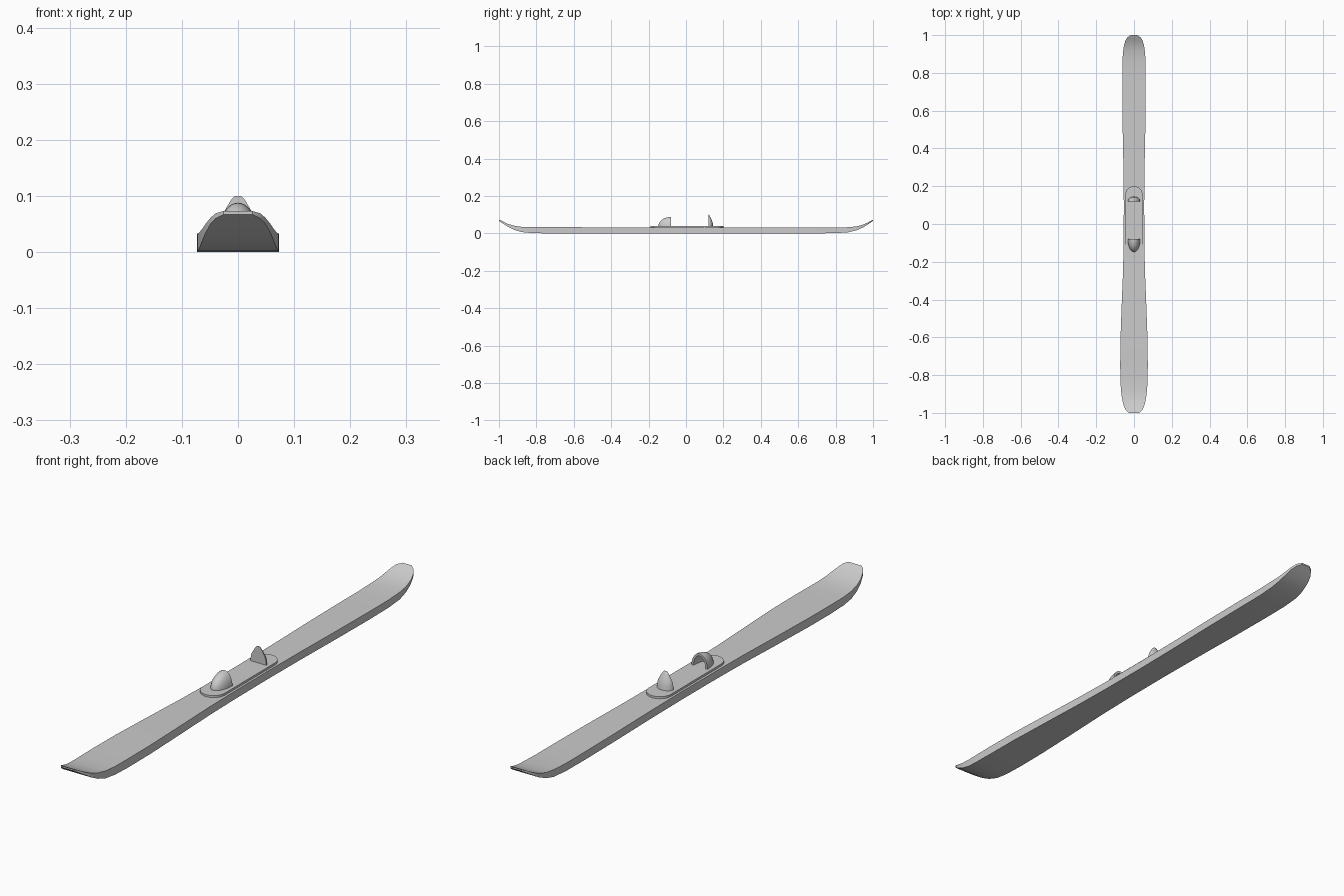
import bpy, bmesh
from math import sin, cos, pi, radians

if "Cube" in bpy.data.objects:
    bpy.data.objects.remove(bpy.data.objects["Cube"])


def finish(name, bm, smooth=True):
    bmesh.ops.remove_doubles(bm, verts=bm.verts, dist=1e-5)
    bmesh.ops.recalc_face_normals(bm, faces=bm.faces)
    me = bpy.data.meshes.new(name)
    bm.to_mesh(me)
    bm.free()
    ob = bpy.data.objects.new(name, me)
    bpy.context.collection.objects.link(ob)
    bpy.ops.object.select_all(action='DESELECT')
    ob.select_set(True)
    bpy.context.view_layer.objects.active = ob
    if smooth:
        bpy.ops.object.shade_smooth_by_angle(angle=radians(35))
    return ob


def loft(bm, rings, closed=True, caps=True):
    rows = [[bm.verts.new(p) for p in r] for r in rings]
    n = len(rows[0])
    for a, b in zip(rows, rows[1:]):
        for i in range(n if closed else n - 1):
            j = (i + 1) % n
            bm.faces.new((a[i], a[j], b[j], b[i]))
    if caps:
        bm.faces.new(rows[0])
        bm.faces.new(rows[-1])


# Ski body: y, half width, bottom z, top z
stations = [
    (-1.0, .026, .067, .073), (-.99, .040, .060, .069), (-.975, .049, .050, .061),
    (-.95, .058, .034, .050), (-.92, .064, .019, .041), (-.88, .069, .007, .035),
    (-.83, .072, .002, .033), (-.75, .073, 0, .033), (-.62, .072, 0, .033),
    (-.45, .066, 0, .032), (-.25, .058, 0, .031), (-.1, .055, 0, .030),
    (.1, .054, 0, .030), (.3, .056, 0, .030), (.5, .060, 0, .030),
    (.68, .062, 0, .030), (.8, .062, .001, .030), (.87, .061, .006, .033),
    (.91, .058, .016, .037), (.945, .053, .031, .046), (.97, .046, .046, .057),
    (.988, .035, .058, .067), (1.0, .018, .066, .072)]
bm = bmesh.new()
loft(bm, [[(-w, y, b), (w, y, b), (w, y, t), (-w, y, t)] for y, w, b, t in stations])
finish("ski_body", bm)

# Mounting plate with rounded ends
R, Y0, Y1 = .046, -.19, .20
outline = []
for k in range(13):
    a = pi * k / 12
    outline.append((R * cos(a), Y1 - R + R * sin(a)))
for k in range(13):
    a = pi + pi * k / 12
    outline.append((R * cos(a), Y0 + R + R * sin(a)))
bm = bmesh.new()
loft(bm, [[(x, y, z) for x, y in outline] for z in (.026, .038)])
finish("mounting_plate", bm)


# Toe cup: hollow quarter dome open towards the back
def dome(w, d, h):
    rings = []
    for k in range(9):
        t = pi / 2 * k / 8
        s = max(cos(t), .001)
        rings.append([(w * s * cos(pi * i / 16), -.08 - d * sin(t),
                       .037 + h * s * sin(pi * i / 16)) for i in range(17)])
    return rings


outer, inner = dome(.033, .068, .051), dome(.025, .058, .042)
bm = bmesh.new()
loft(bm, outer[::-1] + inner, closed=False, caps=False)
finish("toe_cup", bm)

# Heel stop: flat towards the toe, rounded at the back: z, half width, depth
levels = [(.036, .033, .025), (.055, .031, .023), (.068, .027, .019),
          (.08, .020, .014), (.092, .013, .008), (.098, .008, .005), (.1, .004, .003)]
bm = bmesh.new()
loft(bm, [[(w * cos(pi * i / 12), .12 + d * sin(pi * i / 12), z) for i in range(13)]
          for z, w, d in levels])
finish("heel_stop", bm)
